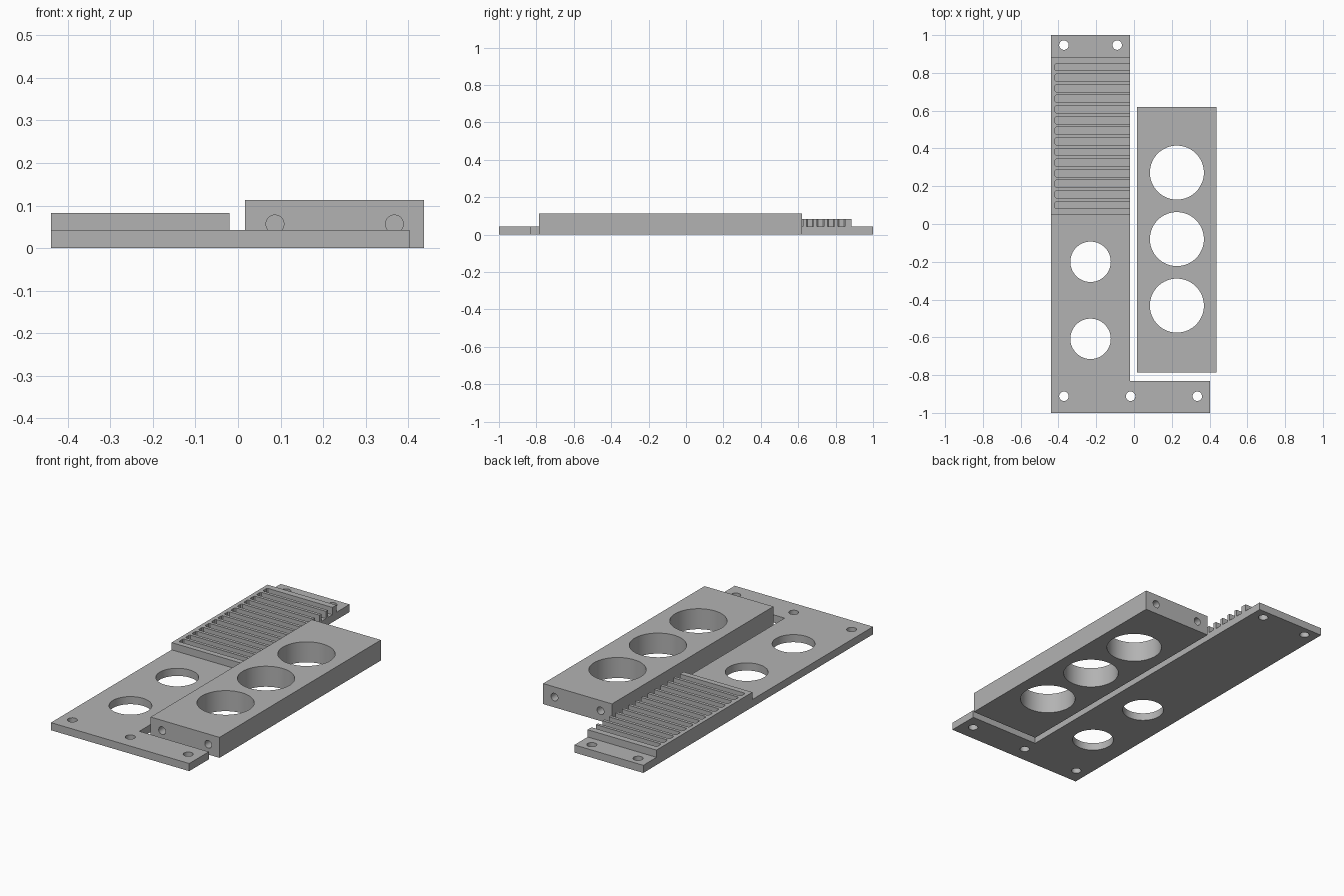
import bpy
import bmesh
from mathutils import Matrix, Vector

cube = bpy.data.objects.get("Cube")
if cube:
    bpy.data.objects.remove(cube, do_unlink=True)

grey = bpy.data.materials.new("plain grey")
grey.use_nodes = True
grey.diffuse_color = (0.45, 0.45, 0.45, 1)
grey.node_tree.nodes["Principled BSDF"].inputs["Base Color"].default_value = grey.diffuse_color


def to_object(bm, name):
    bmesh.ops.recalc_face_normals(bm, faces=bm.faces)
    mesh = bpy.data.meshes.new(name)
    bm.to_mesh(mesh)
    bm.free()
    mesh.materials.append(grey)
    obj = bpy.data.objects.new(name, mesh)
    bpy.context.collection.objects.link(obj)
    return obj


def extrude_outline(name, points, z0, z1):
    bm = bmesh.new()
    face = bm.faces.new([bm.verts.new((x, y, z0)) for x, y in points])
    top = bmesh.ops.extrude_face_region(bm, geom=[face])["geom"]
    bmesh.ops.translate(bm, vec=(0, 0, z1 - z0),
                        verts=[v for v in top if isinstance(v, bmesh.types.BMVert)])
    return to_object(bm, name)


def drill(target, holes):
    """Cut cylinders given as (centre, radius, length, axis)."""
    bm = bmesh.new()
    for centre, radius, length, axis in holes:
        turn = Vector((0, 0, 1)).rotation_difference(Vector(axis)).to_matrix().to_4x4()
        bmesh.ops.create_cone(bm, cap_ends=True, segments=64, radius1=radius,
                              radius2=radius, depth=length,
                              matrix=Matrix.Translation(centre) @ turn)
    cutter = to_object(bm, "hole_cutter")
    cutter.hide_render = True
    mod = target.modifiers.new("holes", "BOOLEAN")
    mod.operation = "DIFFERENCE"
    mod.solver = "EXACT"
    mod.object = cutter
    bpy.context.view_layer.objects.active = target
    bpy.ops.object.modifier_apply(modifier=mod.name)
    bpy.data.objects.remove(cutter, do_unlink=True)


UP, ALONG = (0, 0, 1), (0, 1, 0)
LEFT, EDGE, PLATE_TOP = -0.44, -0.02, 0.042

# L-shaped base plate with mounting holes and two large openings
plate = extrude_outline("base_plate", [
    (LEFT, -1), (0.403, -1), (0.403, -0.83), (EDGE, -0.83), (EDGE, 1), (LEFT, 1)],
    0, PLATE_TOP)
small = [(-0.371, 0.947), (-0.089, 0.947), (-0.371, -0.912), (-0.018, -0.912), (0.335, -0.912)]
large = [(-0.23, -0.2), (-0.23, -0.608)]
drill(plate, [((x, y, 0), r, 0.3, UP)
              for spots, r in ((small, 0.025), (large, 0.107)) for x, y in spots])

# Raised comb: slots open to one side, with softened closed ends
outline = [(EDGE, 0.05), (EDGE, 0.081)]
pitch, width, end, soft = 0.0562, 0.039, -0.418, 0.006
for i in range(14):
    low = 0.081 + i * pitch
    high = low + width
    outline += [(EDGE, low), (end + soft, low), (end, low + soft),
                (end, high - soft), (end + soft, high), (EDGE, high)]
outline += [(EDGE, 0.885), (LEFT, 0.885), (LEFT, 0.05)]
outline.pop(1)
comb = extrude_outline("slotted_comb", outline, PLATE_TOP, 0.082)

# Thick block with three wide bores and a pair of blind holes at each end
x0, x1, y0, y1, height = 0.017, 0.437, -0.785, 0.62, 0.113
block = extrude_outline("bored_block", [(x0, y0), (x1, y0), (x1, y1), (x0, y1)], 0, height)
bores = [((0.227, y, height / 2), 0.143, 0.3, UP) for y in (0.272, -0.08, -0.432)]
bores += [((x, y, height / 2), 0.021, 0.24, ALONG) for x in (0.087, 0.368) for y in (y0, y1)]
drill(block, bores)

# Smooth bores, crisp edges
bpy.ops.object.select_all(action="DESELECT")
for obj in (plate, comb, block):
    obj.select_set(True)
bpy.context.view_layer.objects.active = plate
bpy.ops.object.shade_smooth_by_angle(angle=0.5)
